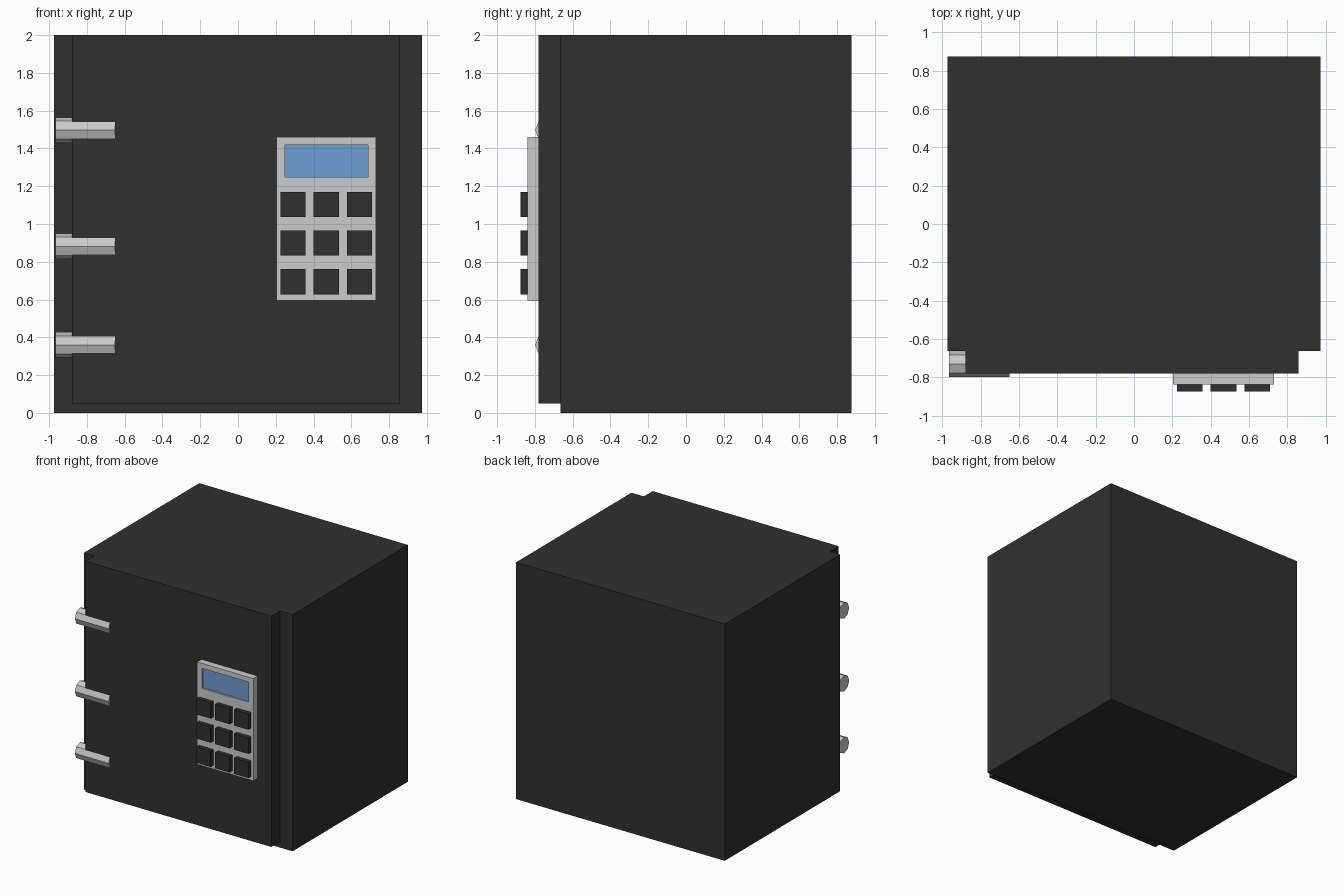
import bpy
import math

if "Cube" in bpy.data.objects:
    bpy.data.objects.remove(bpy.data.objects["Cube"])


def material(name, color):
    m = bpy.data.materials.new(name)
    m.diffuse_color = (*color, 1)
    m.use_nodes = True
    m.node_tree.nodes["Principled BSDF"].inputs["Base Color"].default_value = m.diffuse_color
    return m


dark = material("dark_steel", (0.03, 0.03, 0.03))
blue = material("screen_blue", (0.15, 0.34, 0.68))


def box(name, x, y, z, mat=None):
    """Box from (min, max) pairs on each axis."""
    spans = (x, y, z)
    bpy.ops.mesh.primitive_cube_add(size=1, location=[(a + b) / 2 for a, b in spans])
    o = bpy.context.object
    o.name = name
    o.scale = [b - a for a, b in spans]
    bpy.ops.object.transform_apply(location=False, rotation=False, scale=True)
    if mat:
        o.data.materials.append(mat)
    return o


BODY_Y, DOOR_Y, PAD_Y = -0.664, -0.781, -0.838

# Safe body and door
box("safe_body", (-0.975, 0.975), (BODY_Y, 0.875), (0, 2), dark)
box("door", (-0.88, 0.858), (DOOR_Y, BODY_Y), (0.05, 2), dark)

# Octagonal hinge barrels, partly sunk into the door
for i, z in enumerate((1.497, 0.882, 0.36)):
    bpy.ops.mesh.primitive_cylinder_add(
        vertices=8, radius=0.068, depth=0.315,
        location=(-0.808, -0.731, z), rotation=(0, math.pi / 2, 0))
    bpy.context.object.name = f"hinge_{i + 1}"

# Keypad plate with a recessed window
plate = box("keypad_plate", (0.204, 0.73), (PAD_Y, DOOR_Y), (0.595, 1.46))
cutter = box("screen_cutter", (0.249, 0.687), (PAD_Y - 0.05, PAD_Y + 0.015), (1.248, 1.418))
cutter.hide_render = True
cutter.hide_viewport = True
cut = plate.modifiers.new("window", "BOOLEAN")
cut.object = cutter
cut.operation = "DIFFERENCE"
cut.solver = "EXACT"

# Display at the bottom of the recess
box("screen", (0.249, 0.687), (PAD_Y + 0.013, PAD_Y + 0.03), (1.248, 1.418), blue)

# Three by three grid of buttons
for row in range(3):
    for col in range(3):
        x, z = 0.291 + 0.176 * col, 0.695 + 0.204 * row
        box(f"button_{row + 1}_{col + 1}", (x - 0.067, x + 0.067),
            (-0.875, PAD_Y), (z - 0.067, z + 0.067), dark)
